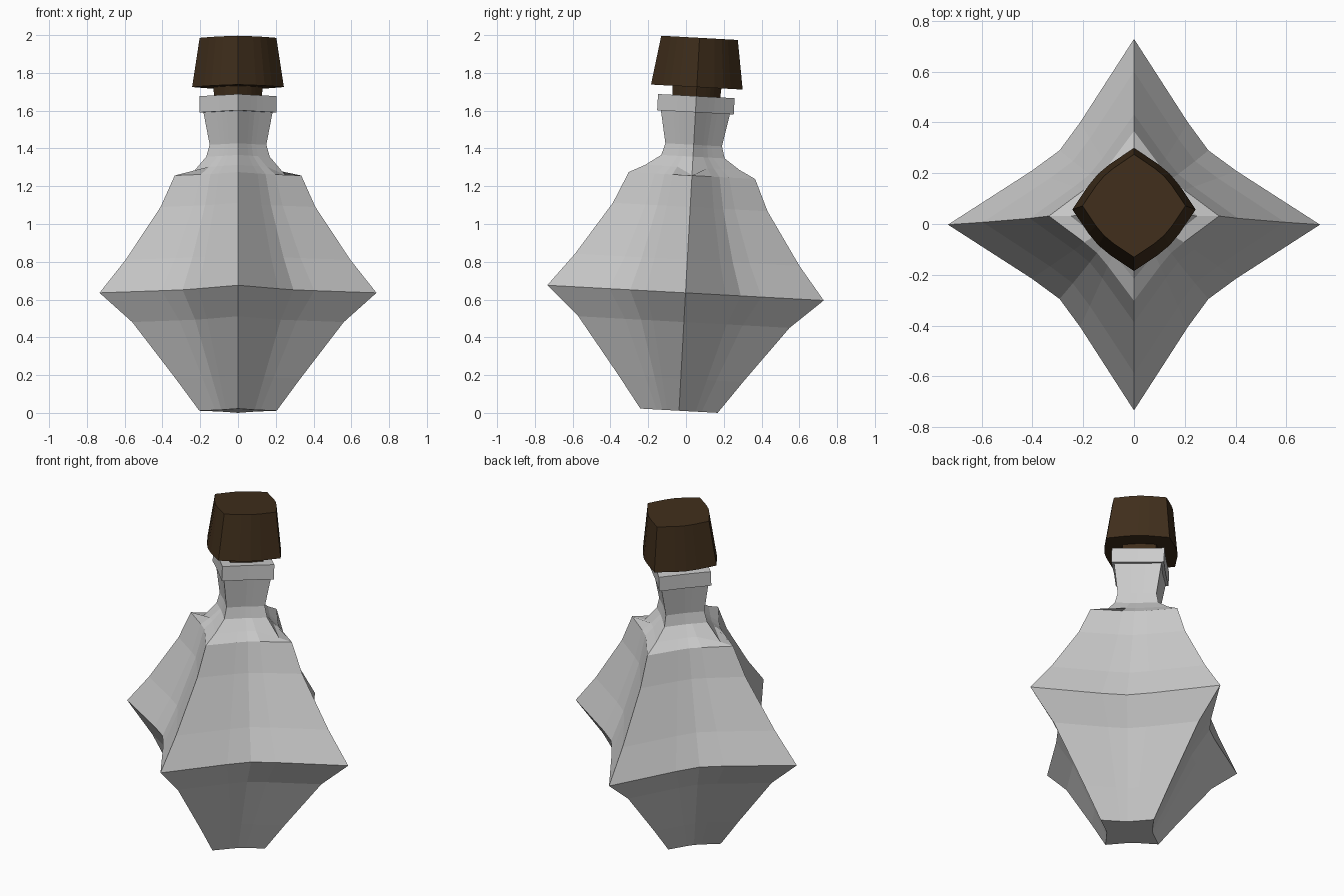
import bpy, bmesh, math
from mathutils import Matrix

if "Cube" in bpy.data.objects:
    bpy.data.objects.remove(bpy.data.objects["Cube"])

# Whole bottle leans slightly towards the back
LEAN = Matrix.Translation((0, -0.037, 0.0115)) @ Matrix.Rotation(-0.055, 4, 'X')


def star(r, z, c):
    """16-sided square-like ring: c > 0 pinches the sides in, c < 0 bulges them."""
    pts = []
    for q in range(4):
        a = q * math.pi / 2
        for t, pinch in ((0, 0), (0.345, 0.16), (0.5, 0.2), (0.655, 0.16)):
            s = r * (1 - pinch * c)
            u, v = (1 - t) * s, t * s
            pts.append((u * math.cos(a) - v * math.sin(a),
                        u * math.sin(a) + v * math.cos(a), z))
    return pts


def loft(name, rings, color=None):
    """Skin a stack of rings and cap both ends."""
    bm = bmesh.new()
    loops = [[bm.verts.new(p) for p in ring] for ring in rings]
    for lo, hi in zip(loops, loops[1:]):
        n = len(lo)
        for i in range(n):
            j = (i + 1) % n
            bm.faces.new((lo[i], lo[j], hi[j], hi[i]))
    bm.faces.new(loops[0][::-1])
    bm.faces.new(loops[-1])
    bm.transform(LEAN)
    bmesh.ops.recalc_face_normals(bm, faces=bm.faces)
    mesh = bpy.data.meshes.new(name)
    bm.to_mesh(mesh)
    bm.free()
    obj = bpy.data.objects.new(name, mesh)
    bpy.context.collection.objects.link(obj)
    if color:
        mat = bpy.data.materials.new(name)
        mat.diffuse_color = color
        mat.use_nodes = True
        mat.node_tree.nodes["Principled BSDF"].inputs["Base Color"].default_value = mat.diffuse_color
        mesh.materials.append(mat)
    return obj


# Star-shaped bottle body and shoulder: (tip radius, height, pinch)
body = [star(*p) for p in (
    (0.205, 0, 0.7), (0.33, 0.17, 0.8), (0.56, 0.47, 0.95), (0.733, 0.625, 1),
    (0.595, 0.80, 0.95), (0.41, 1.08, 0.75), (0.335, 1.247, 0.65))]
# Shoulder step: the two side tips stay flat before rising
step = star(0.25, 1.29, 0.45)
for i in (0, 8):
    step[i] = (step[i][0], step[i][1], 1.25)
body.append(step)
# Neck, collar and mouth
body += [star(*p) for p in (
    (0.168, 1.347, 0.25), (0.15, 1.41, 0.25), (0.183, 1.582, 0.2),
    (0.203, 1.582, 0.1), (0.203, 1.668, 0.1), (0.13, 1.668, 0), (0.12, 1.5, 0))]
loft("bottle", body)

# Stopper with a plug that reaches into the neck
loft("stopper", [star(*p) for p in (
    (0.12, 1.55, -0.6), (0.13, 1.716, -0.6), (0.243, 1.716, -0.8),
    (0.203, 1.977, -0.8))], (0.05, 0.027, 0.011, 1))
